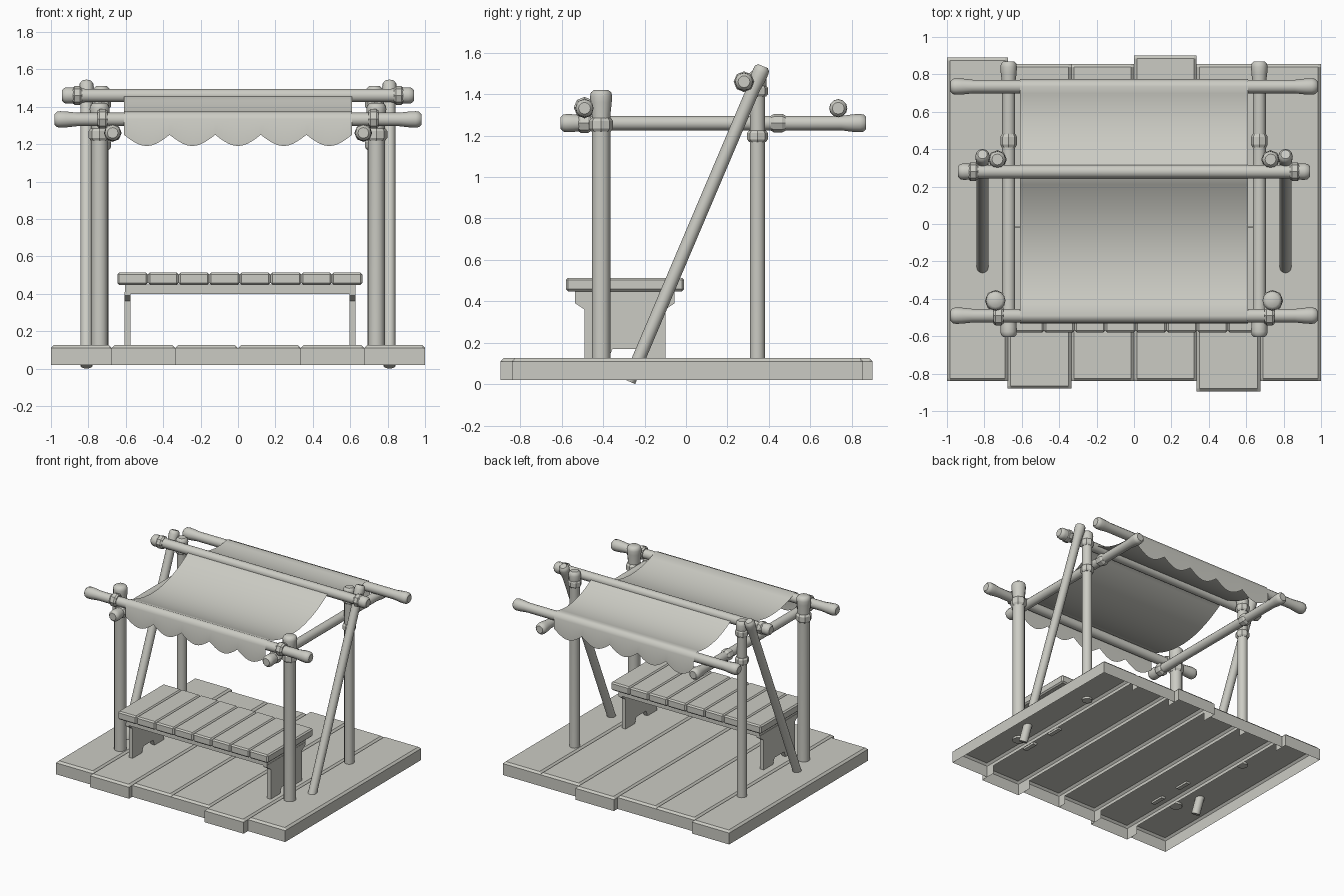
import bpy, bmesh, math
from mathutils import Vector

cube = bpy.data.objects.get("Cube")
if cube:
    bpy.data.objects.remove(cube, do_unlink=True)

mat = bpy.data.materials.new("pale_grey")
mat.use_nodes = True
COLOR = (0.6, 0.6, 0.55, 1)
mat.diffuse_color = COLOR
mat.node_tree.nodes["Principled BSDF"].inputs["Base Color"].default_value = COLOR


def finish(name, bm, smooth=None, fix_normals=True):
    if fix_normals:
        bmesh.ops.remove_doubles(bm, verts=bm.verts, dist=0.0001)
        bmesh.ops.recalc_face_normals(bm, faces=bm.faces)
    mesh = bpy.data.meshes.new(name)
    bm.to_mesh(mesh)
    bm.free()
    mesh.materials.append(mat)
    obj = bpy.data.objects.new(name, mesh)
    bpy.context.collection.objects.link(obj)
    if smooth:
        bpy.ops.object.select_all(action='DESELECT')
        obj.select_set(True)
        bpy.context.view_layer.objects.active = obj
        bpy.ops.object.shade_smooth_by_angle(angle=math.radians(smooth))
    return obj


def lathe(name, start, end, rings, sides=12, smooth=40):
    """Turned solid: rings are (distance from start, radius)."""
    start, end = Vector(start), Vector(end)
    turn = (end - start).to_track_quat('Z', 'Y')
    bm = bmesh.new()
    loops = []
    for dist, r in rings:
        loops.append([bm.verts.new(start + turn @ Vector((
            r * math.cos(math.tau * i / sides), r * math.sin(math.tau * i / sides), dist)))
            for i in range(sides)])
    for a, b in zip(loops, loops[1:]):
        for i in range(sides):
            j = (i + 1) % sides
            bm.faces.new((a[i], a[j], b[j], b[i]))
    bm.faces.new(loops[0][::-1])
    bm.faces.new(loops[-1])
    return finish(name, bm, smooth)


def flare(r, big):
    """End of a pole, from the tip inward."""
    return [(0, big * 0.65), (0.012, big * 0.93), (0.03, big), (0.06, big * 0.97), (0.12, r)]


def pole(name, start, end, r, big, both=True):
    length = (Vector(end) - Vector(start)).length
    tip = flare(r, big)
    first = tip if both else [(0, r)]
    lathe(name, start, end, first + [(length - d, q) for d, q in reversed(tip)])


def collar(name, centre, axis, r, width):
    c, a = Vector(centre), Vector(axis) * width / 2
    lathe(name, c - a, c + a,
          [(0, r * 0.82), (width * 0.22, r), (width * 0.78, r), (width, r * 0.82)], 8, 20)


def box(name, lo, hi, bevel=0.0):
    bm = bmesh.new()
    bmesh.ops.create_cube(bm, size=1)
    for v in bm.verts:
        v.co = [(l + h) / 2 + c * (h - l) for l, h, c in zip(lo, hi, v.co)]
    if bevel:
        bmesh.ops.bevel(bm, geom=bm.edges[:], offset=bevel, segments=1, affect='EDGES')
    return finish(name, bm)


# Deck: open-bottomed planks with chamfered tops and staggered ends
BASE, TOP, LIP, CH = 0.02, 0.125, 0.085, 0.015


def plank(name, x0, x1, y0, y1, left_outer, right_outer):
    bm = bmesh.new()
    lo0 = BASE if left_outer else LIP
    lo1 = BASE if right_outer else LIP
    prof = [(x0, lo0), (x0, TOP - CH), (x0 + CH, TOP),
            (x1 - CH, TOP), (x1, TOP - CH), (x1, lo1)]
    rings = []
    for y, cap in ((y0, TOP - CH), (y0 + CH, TOP), (y1 - CH, TOP), (y1, TOP - CH)):
        rings.append([bm.verts.new((x, y, min(z, cap))) for x, z in prof])
    for a, b in zip(rings, rings[1:]):
        for i in range(len(prof) - 1):
            bm.faces.new((a[i], a[i + 1], b[i + 1], b[i]))
    for ring, y, inward in ((rings[0], y0, 0.07), (rings[-1], y1, -0.07)):
        corners = [bm.verts.new((x, y, BASE)) for x in (x1, x0)]
        pts = ring[1:-1]
        bm.faces.new([corners[1]] + pts + [corners[0]])
        # short side walls at the staggered ends
        for x, outer in ((x0, left_outer), (x1, right_outer)):
            if not outer:
                bm.faces.new([bm.verts.new(p) for p in (
                    (x, y, BASE), (x, y + inward, BASE), (x, y + inward, LIP), (x, y, LIP))])
    finish(name, bm)


xs = [-1, -0.675, -0.335, 0, 0.335, 0.675, 1]
fronts = [-0.84, -0.88, -0.84, -0.84, -0.895, -0.84]
backs = [0.89, 0.855, 0.855, 0.9, 0.855, 0.855]
for i in range(6):
    plank(f"deck_plank_{i + 1}", xs[i], xs[i + 1], fronts[i], backs[i], i == 0, i == 5)

# Posts, braces and side rails, mirrored
for side, s in (("left", 1), ("right", -1)):
    pole(f"{side}_front_post", (s * 0.74, -0.41, 0.11), (s * 0.74, -0.41, 1.42), 0.045, 0.053, False)
    pole(f"{side}_rear_post", (s * 0.73, 0.345, 0.11), (s * 0.73, 0.345, 1.51), 0.037, 0.045, False)
    pole(f"{side}_brace", (s * 0.81, -0.275, 0.013), (s * 0.81, 0.372, 1.535), 0.032, 0.039, False)
    pole(f"{side}_side_rail", (s * 0.67, -0.605, 1.26), (s * 0.67, 0.87, 1.26), 0.035, 0.044)
    collar(f"{side}_front_post_collar", (s * 0.74, -0.41, 1.252), (0, 0, 1), 0.058, 0.065)
    collar(f"{side}_rear_post_lower_collar", (s * 0.73, 0.345, 1.197), (0, 0, 1), 0.05, 0.055)
    collar(f"{side}_rear_post_upper_collar", (s * 0.73, 0.345, 1.415), (0, 0, 1), 0.05, 0.055)
    collar(f"{side}_side_rail_front_collar", (s * 0.67, -0.49, 1.26), (0, 1, 0), 0.048, 0.06)
    collar(f"{side}_side_rail_rear_collar", (s * 0.67, 0.445, 1.26), (0, 1, 0), 0.045, 0.07)
    collar(f"{side}_front_rail_collar", (s * 0.725, -0.49, 1.335), (1, 0, 0), 0.052, 0.055)
    collar(f"{side}_ridge_collar", (s * 0.86, 0.28, 1.46), (1, 0, 0), 0.05, 0.05)

# Cross poles that carry the cloth
for name, y, z, half in (("front_rail", -0.49, 1.332, 0.98),
                         ("rear_rail", 0.735, 1.332, 0.98),
                         ("ridge_pole", 0.28, 1.46, 0.94)):
    pole(name, (-half, y, z), (half, y, z), 0.036, 0.044)

# Awning: thin sagging sheet with scalloped hanging edges
HALF, SCALLOPS, STEPS = 0.61, 5, 10


def sag(y0, z0, y1, z1, depth, n=12):
    return [(y0 + (y1 - y0) * t, z0 + (z1 - z0) * t - 4 * depth * t * (1 - t))
            for t in (k / n for k in range(n + 1))]


path = [(-0.531, 1.26), (-0.529, 1.335), (-0.516, 1.365)]
path += sag(-0.49, 1.374, 0.275, 1.475, 0.11)
path += sag(0.285, 1.475, 0.735, 1.374, 0.05)
path += [(0.761, 1.365), (0.774, 1.335), (0.776, 1.26)]
bm = bmesh.new()
cols = []
for i in range(SCALLOPS * STEPS + 1):
    x = -HALF + 2 * HALF * i / (SCALLOPS * STEPS)
    hem = 1.25 - 0.06 * abs(math.sin(math.pi * i / STEPS))
    pts = [(path[0][0], hem)] + path[1:-1] + [(path[-1][0], hem)]
    cols.append([bm.verts.new((x, y, z)) for y, z in pts])
for a, b in zip(cols, cols[1:]):
    for k in range(len(a) - 1):
        bm.faces.new((a[k], b[k], b[k + 1], a[k + 1]))
finish("awning_cloth", bm, 50, fix_normals=False)

# Bench: cross slats, apron and two cut-out end legs
X0, X1, COUNT = -0.645, 0.665, 8
step = (X1 - X0) / COUNT
for i in range(COUNT):
    box(f"bench_slat_{i + 1}", (X0 + i * step, -0.58, 0.448),
        (X0 + (i + 1) * step, -0.01, 0.513), 0.01)
box("bench_apron", (-0.605, -0.535, 0.4), (0.627, -0.055, 0.45))

MID = -0.295
half_leg = [(0.24, 0.41), (0.24, 0.39), (0.195, 0.36), (0.195, 0.11), (0.085, 0.11), (0.06, 0.17)]
outline = [(MID + w, z) for w, z in half_leg] + [(MID - w, z) for w, z in reversed(half_leg)]
for name, x in (("bench_right_leg", -0.608), ("bench_left_leg", 0.597)):
    bm = bmesh.new()
    face = bm.faces.new([bm.verts.new((x, y, z)) for y, z in outline])
    out = bmesh.ops.extrude_face_region(bm, geom=[face])
    bmesh.ops.translate(bm, vec=(0.032, 0, 0),
                        verts=[g for g in out["geom"] if isinstance(g, bmesh.types.BMVert)])
    finish(name, bm)
